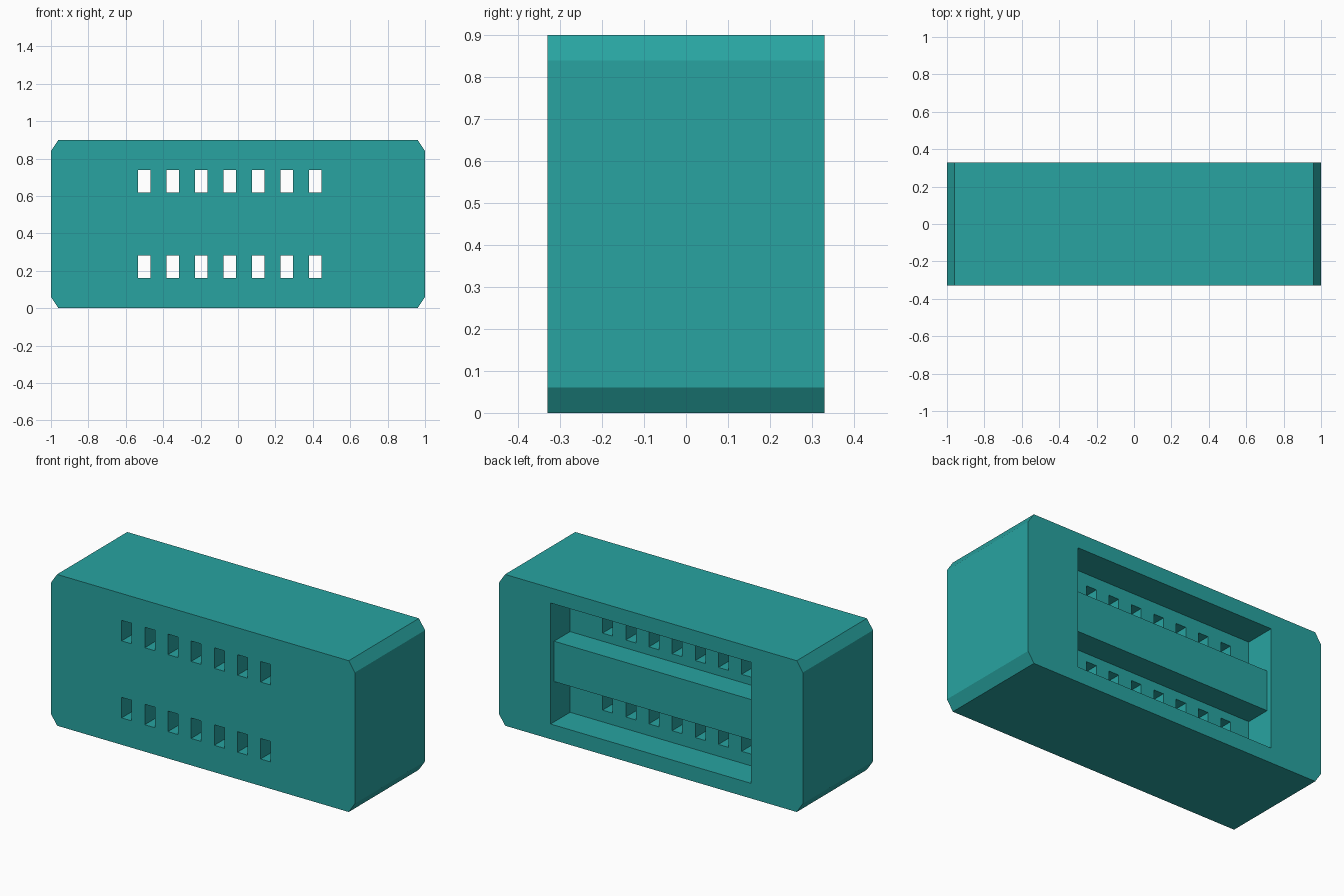
import bpy
import bmesh
from mathutils import Matrix, Vector

if "Cube" in bpy.data.objects:
    bpy.data.objects.remove(bpy.data.objects["Cube"], do_unlink=True)

# Single teal plastic
teal = bpy.data.materials.new("teal")
teal.use_nodes = True
COLOUR = (0.021, 0.37, 0.355, 1.0)
teal.diffuse_color = COLOUR
teal.node_tree.nodes["Principled BSDF"].inputs["Base Color"].default_value = COLOUR


def make_object(name, bm):
    bmesh.ops.recalc_face_normals(bm, faces=bm.faces)
    mesh = bpy.data.meshes.new(name)
    bm.to_mesh(mesh)
    bm.free()
    mesh.materials.append(teal)
    obj = bpy.data.objects.new(name, mesh)
    bpy.context.collection.objects.link(obj)
    return obj


def add_box(bm, x, y, z):
    """Box from (min, max) ranges along each axis."""
    centre = Vector([(r[0] + r[1]) / 2 for r in (x, y, z)])
    size = [r[1] - r[0] for r in (x, y, z)]
    matrix = Matrix.Translation(centre) @ Matrix.Diagonal((*size, 1))
    bmesh.ops.create_cube(bm, size=1, matrix=matrix)


def cut(obj, cutter):
    """Subtract the cutter, bake the result and discard the cutter."""
    cutter.hide_render = True
    mod = obj.modifiers.new("cut", 'BOOLEAN')
    mod.operation = 'DIFFERENCE'
    mod.solver = 'EXACT'
    mod.object = cutter
    bpy.context.view_layer.objects.active = obj
    bpy.ops.object.modifier_apply(modifier=mod.name)
    bpy.data.objects.remove(cutter, do_unlink=True)


HALF_DEPTH, HEIGHT = 0.33, 0.90
FLOOR_Y = 0.147       # floor of the rear recess
RECESS_X = 0.66

# Housing: chamfered profile extruded front to back
profile = [(-0.96, 0), (0.96, 0), (1, 0.06), (1, 0.84),
           (0.96, HEIGHT), (-0.96, HEIGHT), (-1, 0.84), (-1, 0.06)]
bm = bmesh.new()
face = bm.faces.new([bm.verts.new((x, -HALF_DEPTH, z)) for x, z in profile])
side = bmesh.ops.extrude_face_region(bm, geom=[face])
bmesh.ops.translate(bm, vec=(0, 2 * HALF_DEPTH, 0),
                    verts=[g for g in side["geom"] if isinstance(g, bmesh.types.BMVert)])
housing = make_object("housing", bm)

# Rear recess
bm = bmesh.new()
add_box(bm, (-RECESS_X, RECESS_X), (FLOOR_Y, 0.5), (0.09, 0.81))
cut(housing, make_object("recess_cutter", bm))

# Two rows of seven through slots, slightly off centre
bm = bmesh.new()
for low, high in ((0.16, 0.282), (0.618, 0.74)):
    for i in range(7):
        left = -0.535 + i * 0.1525
        add_box(bm, (left, left + 0.066), (-0.5, FLOOR_Y + 0.05), (low, high))
cut(housing, make_object("slot_cutter", bm))

# Divider bar across the recess, sunk slightly into the walls and floor
bm = bmesh.new()
add_box(bm, (-RECESS_X - 0.01, RECESS_X + 0.01), (FLOOR_Y - 0.01, 0.297), (0.33, 0.57))
make_object("divider_bar", bm)
